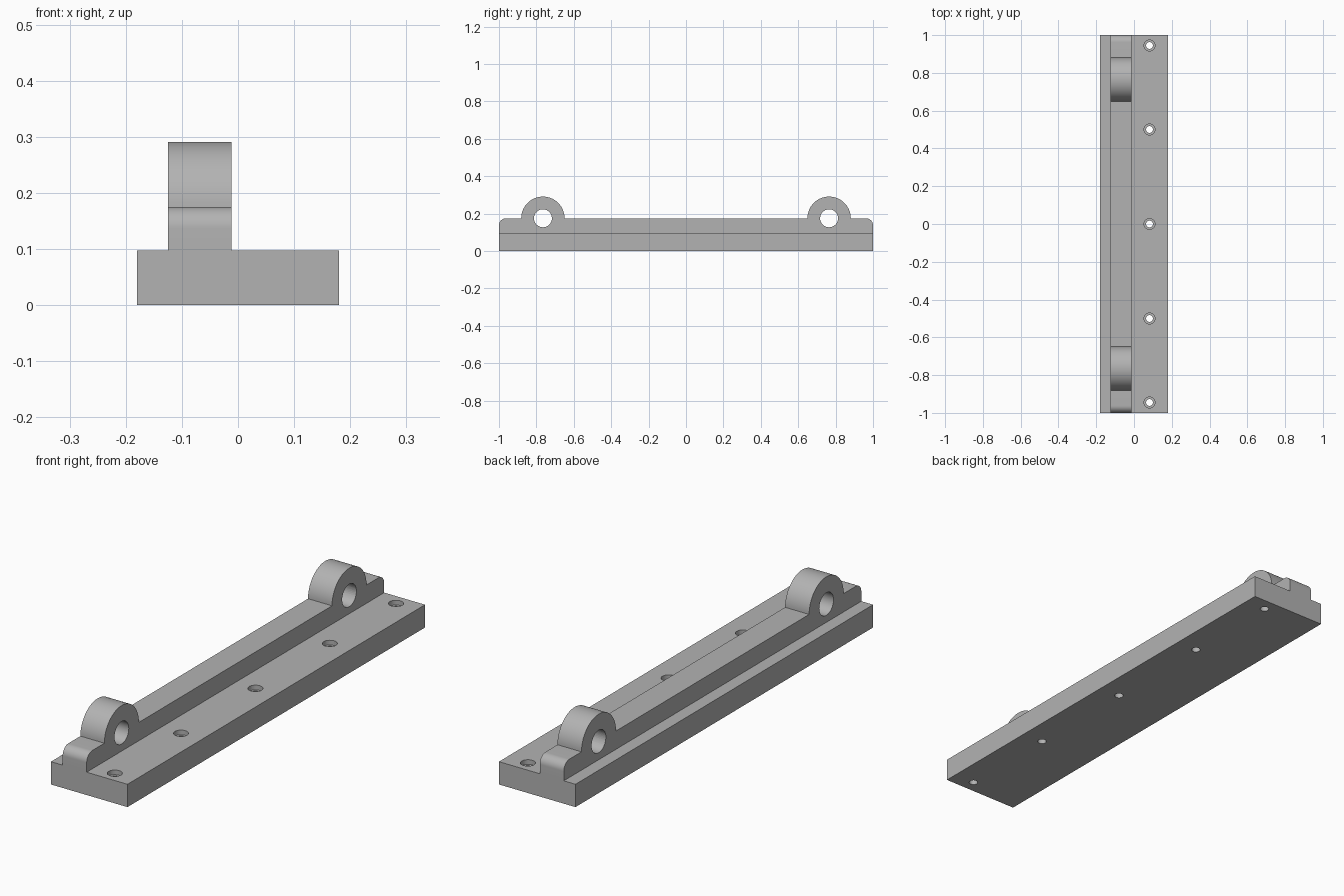
import bpy, bmesh, math
from mathutils import Matrix

if "Cube" in bpy.data.objects:
    bpy.data.objects.remove(bpy.data.objects["Cube"], do_unlink=True)

# Single grey material
GREY = (0.45, 0.45, 0.45, 1)
grey = bpy.data.materials.new("plain_grey")
grey.use_nodes = True
grey.diffuse_color = GREY
grey.node_tree.nodes["Principled BSDF"].inputs["Base Color"].default_value = GREY

# Main dimensions
HALF_W, HALF_L, BASE_H = 0.18, 1.0, 0.097
RAIL_X0, RAIL_X1, RAIL_H = -0.125, -0.012, 0.175
LUG_Y, LUG_R, PIN_R, CORNER_R = 0.765, 0.116, 0.048, 0.038
SCREW_X, SCREW_R, BORE_R, BORE_DEPTH = 0.082, 0.018, 0.029, 0.02


def add_object(name, bm):
    bmesh.ops.recalc_face_normals(bm, faces=bm.faces)
    mesh = bpy.data.meshes.new(name)
    bm.to_mesh(mesh)
    bm.free()
    mesh.materials.append(grey)
    obj = bpy.data.objects.new(name, mesh)
    bpy.context.collection.objects.link(obj)
    return obj


def add_cylinder(bm, radius, depth, matrix):
    bmesh.ops.create_cone(bm, cap_ends=True, segments=48, radius1=radius,
                          radius2=radius, depth=depth, matrix=matrix)


def cut(target, cutter):
    """Subtract the cutter, bake the result, and drop the cutter."""
    mod = target.modifiers.new("holes", "BOOLEAN")
    mod.operation, mod.solver, mod.object = "DIFFERENCE", "EXACT", cutter
    bpy.ops.object.select_all(action="DESELECT")
    bpy.context.view_layer.objects.active = target
    target.select_set(True)
    bpy.ops.object.modifier_apply(modifier=mod.name)
    bpy.data.objects.remove(cutter, do_unlink=True)
    bpy.ops.object.shade_smooth_by_angle(angle=math.radians(30))


def arc(cy, cz, radius, start, end, steps):
    angles = [math.radians(start + (end - start) * i / steps) for i in range(steps + 1)]
    return [(cy + radius * math.cos(a), cz + radius * math.sin(a)) for a in angles]


# Base plate
bm = bmesh.new()
bmesh.ops.create_cube(bm, size=1, matrix=Matrix.Translation((0, 0, BASE_H / 2))
                      @ Matrix.Diagonal((2 * HALF_W, 2 * HALF_L, BASE_H, 1)))
base = add_object("base_plate", bm)

# Stepped screw holes along the wide side of the plate
for y in (-0.945, -0.5, 0, 0.5, 0.945):
    for radius, bottom in ((SCREW_R, -0.1), (BORE_R, BASE_H - BORE_DEPTH)):
        bm = bmesh.new()
        depth = 0.3
        add_cylinder(bm, radius, depth,
                     Matrix.Translation((SCREW_X, y, bottom + depth / 2)))
        cut(base, add_object("screw_hole_cutter", bm))

# Rail side profile: rounded ends and two round lugs
half = arc(HALF_L - CORNER_R, RAIL_H - CORNER_R, CORNER_R, 0, 90, 12)
half += arc(LUG_Y, RAIL_H, LUG_R, 0, 180, 40)
half = [(HALF_L, BASE_H)] + half
profile = half + [(-y, z) for y, z in reversed(half)]

bm = bmesh.new()
face = bm.faces.new([bm.verts.new((RAIL_X0, y, z)) for y, z in profile])
swept = bmesh.ops.extrude_face_region(bm, geom=[face])["geom"]
bmesh.ops.translate(bm, vec=(RAIL_X1 - RAIL_X0, 0, 0),
                    verts=[v for v in swept if isinstance(v, bmesh.types.BMVert)])
rail = add_object("lug_rail", bm)

# Pin holes through both lugs
for side in (-1, 1):
    bm = bmesh.new()
    add_cylinder(bm, PIN_R, 1, Matrix.Translation((0, side * LUG_Y, RAIL_H))
                 @ Matrix.Rotation(math.pi / 2, 4, "Y"))
    cut(rail, add_object("pin_hole_cutter", bm))
